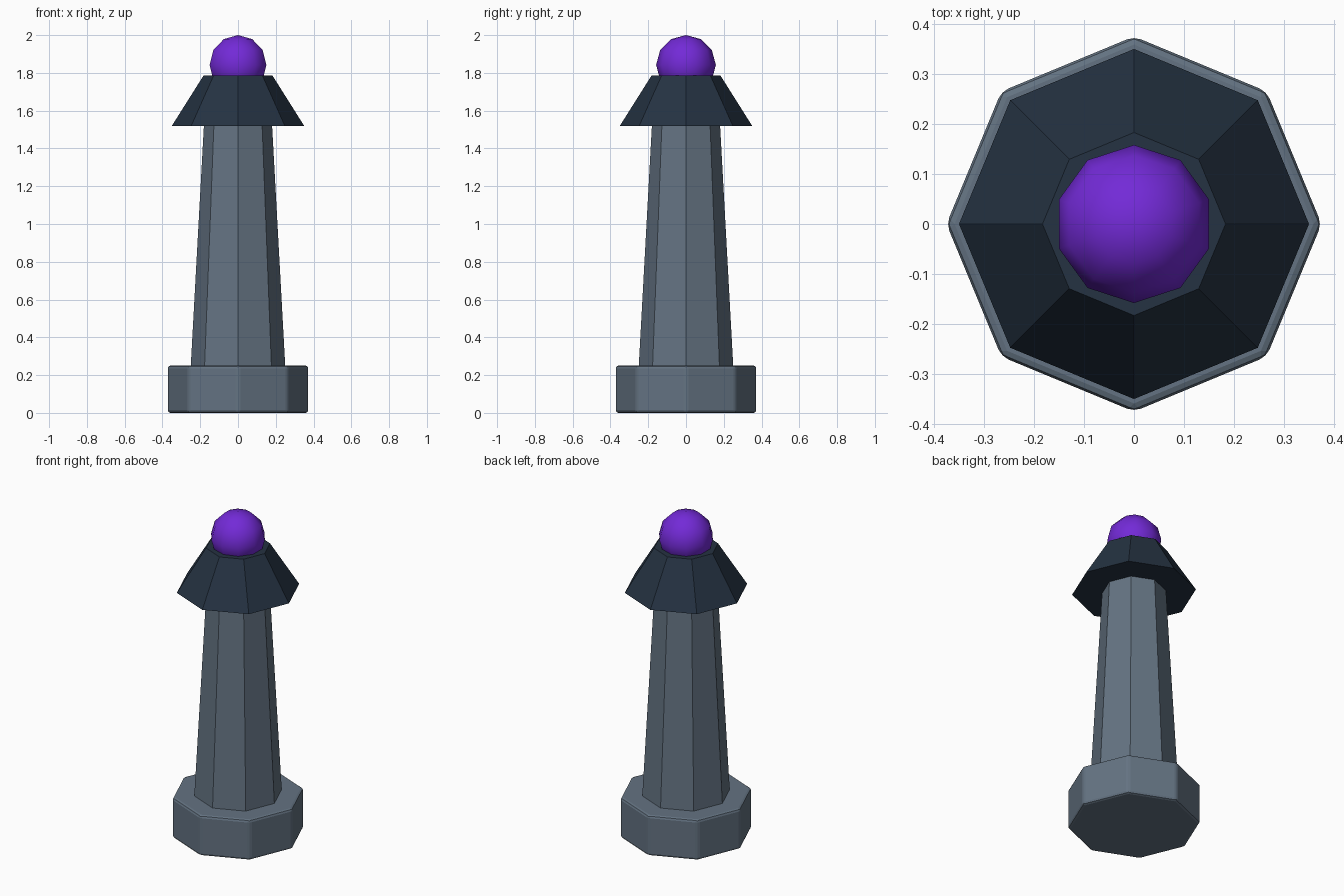
import bpy
import bmesh
from mathutils import Matrix

if "Cube" in bpy.data.objects:
    bpy.data.objects.remove(bpy.data.objects["Cube"])


def material(name, rgb):
    mat = bpy.data.materials.new(name)
    mat.diffuse_color = (*rgb, 1.0)
    mat.use_nodes = True
    mat.node_tree.nodes["Principled BSDF"].inputs["Base Color"].default_value = mat.diffuse_color
    return mat


def add_object(name, bm, mat, smooth=False):
    mesh = bpy.data.meshes.new(name)
    for face in bm.faces:
        face.smooth = smooth
    bm.to_mesh(mesh)
    bm.free()
    mesh.materials.append(mat)
    obj = bpy.data.objects.new(name, mesh)
    bpy.context.collection.objects.link(obj)
    return obj


def octagon_frustum(name, r_bottom, r_top, z0, z1, mat):
    bm = bmesh.new()
    bmesh.ops.create_cone(bm, cap_ends=True, segments=8,
                          radius1=r_bottom, radius2=r_top, depth=z1 - z0,
                          matrix=Matrix.Translation((0, 0, (z0 + z1) / 2)))
    return add_object(name, bm, mat)


stone = material("stone", (0.127, 0.171, 0.223))
slate = material("dark_slate", (0.018, 0.032, 0.054))
purple = material("purple_glow", (0.171, 0.023, 0.68))

# Plinth with softened edges
base = octagon_frustum("base", 0.375, 0.375, 0.0, 0.25, stone)
bevel = base.modifiers.new("soft_edges", 'BEVEL')
bevel.width = 0.015
bevel.segments = 2
bevel.limit_method = 'ANGLE'
bevel.angle_limit = 0.5

# Tapered column
octagon_frustum("column", 0.25, 0.18, 0.25, 1.53, stone)

# Flared cap
octagon_frustum("cap", 0.35, 0.183, 1.52, 1.785, slate)

# Orb resting in the cap
bm = bmesh.new()
bmesh.ops.create_uvsphere(bm, u_segments=10, v_segments=6, radius=0.158,
                          matrix=Matrix.Translation((0, 0, 1.842)))
add_object("orb", bm, purple, smooth=True)
